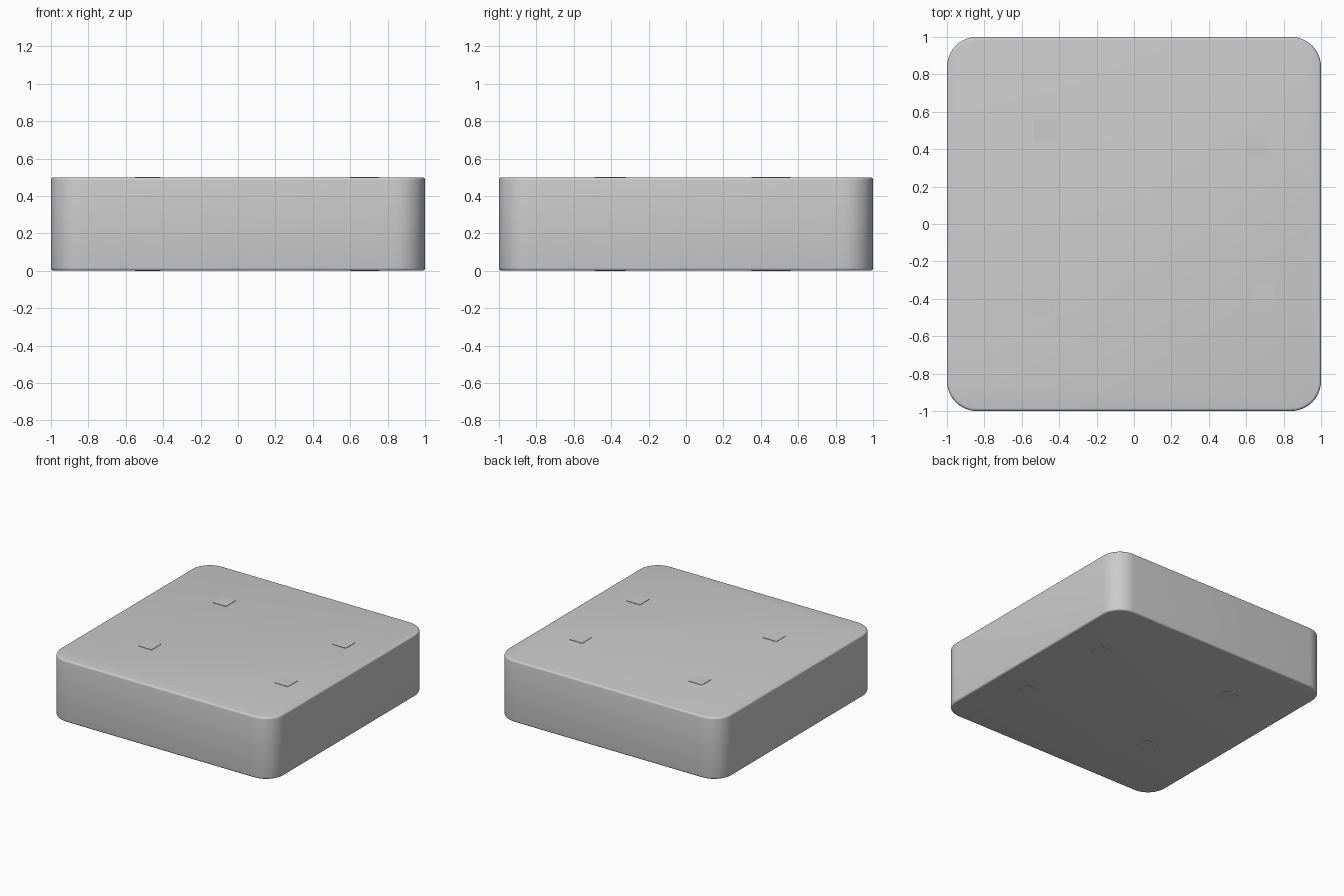
import bpy, bmesh
from mathutils import Vector

if "Cube" in bpy.data.objects:
    bpy.data.objects.remove(bpy.data.objects["Cube"])


def box(name, x, y, sx, sy, z0, z1):
    bm = bmesh.new()
    bmesh.ops.create_cube(bm, size=1)
    bmesh.ops.scale(bm, vec=Vector((sx, sy, z1 - z0)), verts=bm.verts)
    bmesh.ops.translate(bm, vec=Vector((x, y, (z0 + z1) / 2)), verts=bm.verts)
    return bm, name


def finish(bm, name):
    mesh = bpy.data.meshes.new(name)
    bm.to_mesh(mesh)
    bm.free()
    obj = bpy.data.objects.new(name, mesh)
    bpy.context.collection.objects.link(obj)
    return obj


# Main cushion-like slab: round the upright corners, then soften both rims
bm, name = box("slab", 0, 0, 2, 2, 0.001, 0.5)
upright = [e for e in bm.edges
           if abs(e.verts[0].co.z - e.verts[1].co.z) > 0.1]
bmesh.ops.bevel(bm, geom=upright, offset=0.16, offset_type='OFFSET',
                segments=10, profile=0.5, affect='EDGES')
rim = [e for e in bm.edges
       if abs(e.verts[0].co.z - e.verts[1].co.z) < 0.001]
bmesh.ops.bevel(bm, geom=rim, offset=0.015, offset_type='OFFSET',
                segments=4, profile=0.5, affect='EDGES')
for f in bm.faces:
    f.smooth = True
finish(bm, name)

# Small square pegs running through the slab, barely proud of the faces
pegs = [(-0.475, 0.50), (-0.49, -0.43), (0.66, 0.41), (0.695, -0.38)]
for i, (x, y) in enumerate(pegs):
    finish(*box(f"peg_{i + 1}", x, y, 0.12, 0.12, 0.0, 0.503))
